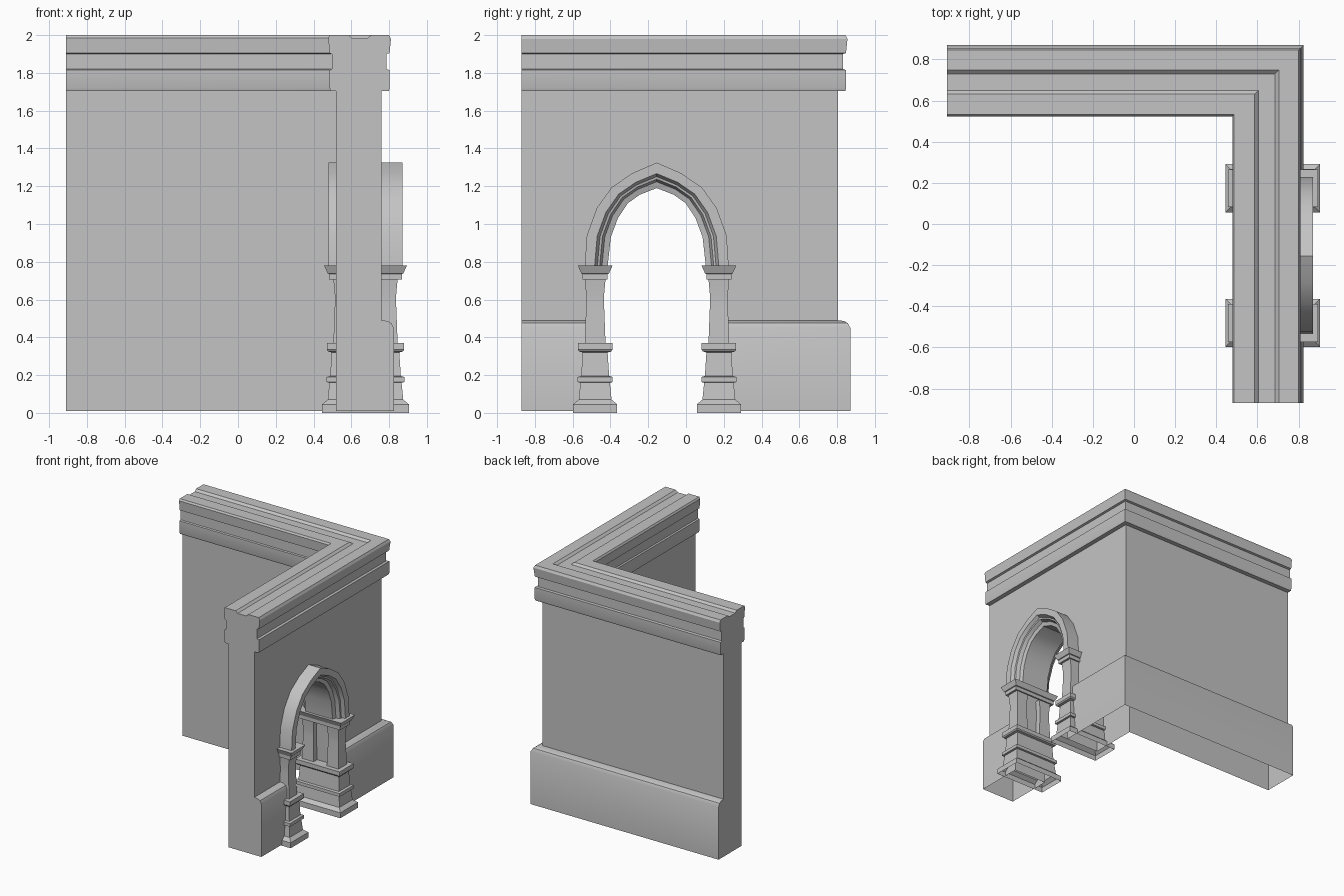
import bpy
import bmesh
import math

if "Cube" in bpy.data.objects:
    bpy.data.objects.remove(bpy.data.objects["Cube"], do_unlink=True)

# One plain stone colour
stone = bpy.data.materials.new("grey_stone")
stone.use_nodes = True
GREY = (0.55, 0.55, 0.55, 1)
stone.diffuse_color = GREY
stone.node_tree.nodes["Principled BSDF"].inputs["Base Color"].default_value = GREY

WALL_X = 0.675      # centre of the arch depth
ARCH_Y = -0.155     # centre line of the arch
CORNER_SHIFT = 0.045


def loft(name, rings, cap_start=True, cap_end=True):
    """Join equal closed rings of points with quads."""
    bm = bmesh.new()
    rows = [[bm.verts.new(p) for p in ring] for ring in rings]
    n = len(rows[0])
    for a, b in zip(rows, rows[1:]):
        for i in range(n):
            j = (i + 1) % n
            bm.faces.new((a[i], a[j], b[j], b[i]))
    if cap_start:
        bm.faces.new(rows[0][::-1])
    if cap_end:
        bm.faces.new(rows[-1])
    bmesh.ops.recalc_face_normals(bm, faces=bm.faces)
    mesh = bpy.data.meshes.new(name)
    bm.to_mesh(mesh)
    bm.free()
    mesh.materials.append(stone)
    ob = bpy.data.objects.new(name, mesh)
    bpy.context.collection.objects.link(ob)
    return ob


def smooth(ob, degrees=32):
    bpy.ops.object.select_all(action='DESELECT')
    ob.select_set(True)
    bpy.context.view_layer.objects.active = ob
    bpy.ops.object.shade_smooth_by_angle(angle=math.radians(degrees))


def box_stack(name, profile, cx, cy, extra, cap_end=True):
    """Rectangular turned shape: profile of (half width, height)."""
    rings = []
    for h, z in profile:
        rings.append([(cx + sx * (h + extra), cy + sy * h, z)
                      for sx, sy in ((-1, -1), (1, -1), (1, 1), (-1, 1))])
    return loft(name, rings, False, cap_end)


# Wall section: plinth, plain face, cornice, grooved top
section = [
    (0.52, 0.01), (0.825, 0.01), (0.825, 0.45), (0.812, 0.475), (0.79, 0.487),
    (0.76, 0.49), (0.76, 1.705), (0.798, 1.705), (0.803, 1.72), (0.803, 1.815),
    (0.785, 1.82), (0.785, 1.90), (0.802, 1.905), (0.81, 1.98), (0.80, 2.0),
    (0.704, 2.0), (0.685, 1.983), (0.605, 1.983), (0.587, 2.0), (0.487, 2.0),
    (0.478, 1.985), (0.484, 1.905), (0.497, 1.90), (0.497, 1.82), (0.485, 1.815),
    (0.485, 1.72), (0.49, 1.705), (0.52, 1.705),
]
corner_wall = loft("corner_wall", [
    [(-0.91, u + CORNER_SHIFT, z) for u, z in section],
    [(u, u + CORNER_SHIFT, z) for u, z in section],
    [(u, -0.87, z) for u, z in section],
])

# Pointed arch paths: half width from the centre line, height
outer = [(0.381, 0.775), (0.37, 0.94), (0.317, 1.085), (0.238, 1.195), (0.127, 1.27), (0, 1.325)]
inner = [(0.26, 0.775), (0.243, 0.93), (0.206, 1.03), (0.153, 1.11), (0.09, 1.155), (0, 1.19)]


def both_sides(half):
    return [(-y, z) for y, z in half] + half[-2::-1]


outer_path, inner_path = both_sides(outer), both_sides(inner)

# Cut the doorway, leaving the underside open
middle = [((a + c) / 2, (b + d) / 2) for (a, b), (c, d) in zip(outer_path, inner_path)]
outline = [(middle[0][0], -0.3)] + middle + [(middle[-1][0], -0.3)]
cutter = loft("doorway_cutter", [[(x, ARCH_Y + y, z) for y, z in outline] for x in (0.3, 1.1)])
cutter.hide_render = True
cut = corner_wall.modifiers.new("doorway", 'BOOLEAN')
cut.operation = 'DIFFERENCE'
cut.solver = 'EXACT'
cut.object = cutter
bpy.context.view_layer.objects.active = corner_wall
bpy.ops.object.modifier_apply(modifier=cut.name)
bpy.data.objects.remove(cutter, do_unlink=True)

bm = bmesh.new()
bm.from_mesh(corner_wall.data)
floor = [f for f in bm.faces if all(v.co.z < 0.02 for v in f.verts)]
bmesh.ops.delete(bm, geom=floor, context='FACES')
bm.to_mesh(corner_wall.data)
bm.free()
smooth(corner_wall)

# Arch moulding: (blend from outer to inner path, half depth)
moulding = [(0, 0.195), (0.43, 0.195), (0.55, 0.168), (0.65, 0.165), (0.75, 0.135), (1, 0.125)]
loop = [(t, d) for t, d in moulding] + [(t, -d) for t, d in moulding[::-1]]
arch_rings = []
for (oy, oz), (iy, iz) in zip(outer_path, inner_path):
    arch_rings.append([(WALL_X + d, ARCH_Y + oy + (iy - oy) * t, oz + (iz - oz) * t)
                       for t, d in loop])
smooth(loft("pointed_arch", arch_rings))

# Jambs: stepped pedestal, paired shafts and shared capital
pedestal = [(0.117, 0), (0.117, 0.045), (0.087, 0.07), (0.078, 0.16), (0.093, 0.163),
            (0.093, 0.19), (0.074, 0.195), (0.066, 0.32), (0.085, 0.325), (0.092, 0.335),
            (0.092, 0.37)]
shaft = [(0.055, 0.365), (0.052, 0.45), (0.047, 0.58), (0.047, 0.62), (0.055, 0.71)]
capital = [(0.05, 0.705), (0.066, 0.705), (0.066, 0.735), (0.073, 0.738), (0.092, 0.78)]
for side, y in (("right", ARCH_Y - 0.326), ("left", ARCH_Y + 0.329)):
    smooth(box_stack(side + "_pedestal", pedestal, WALL_X, y, 0.113))
    smooth(box_stack(side + "_capital", capital, WALL_X, y, 0.127))
    for place, dx in (("inner", -0.115), ("outer", 0.115)):
        smooth(box_stack(f"{side}_{place}_shaft", shaft, WALL_X + dx, y, 0, False))
